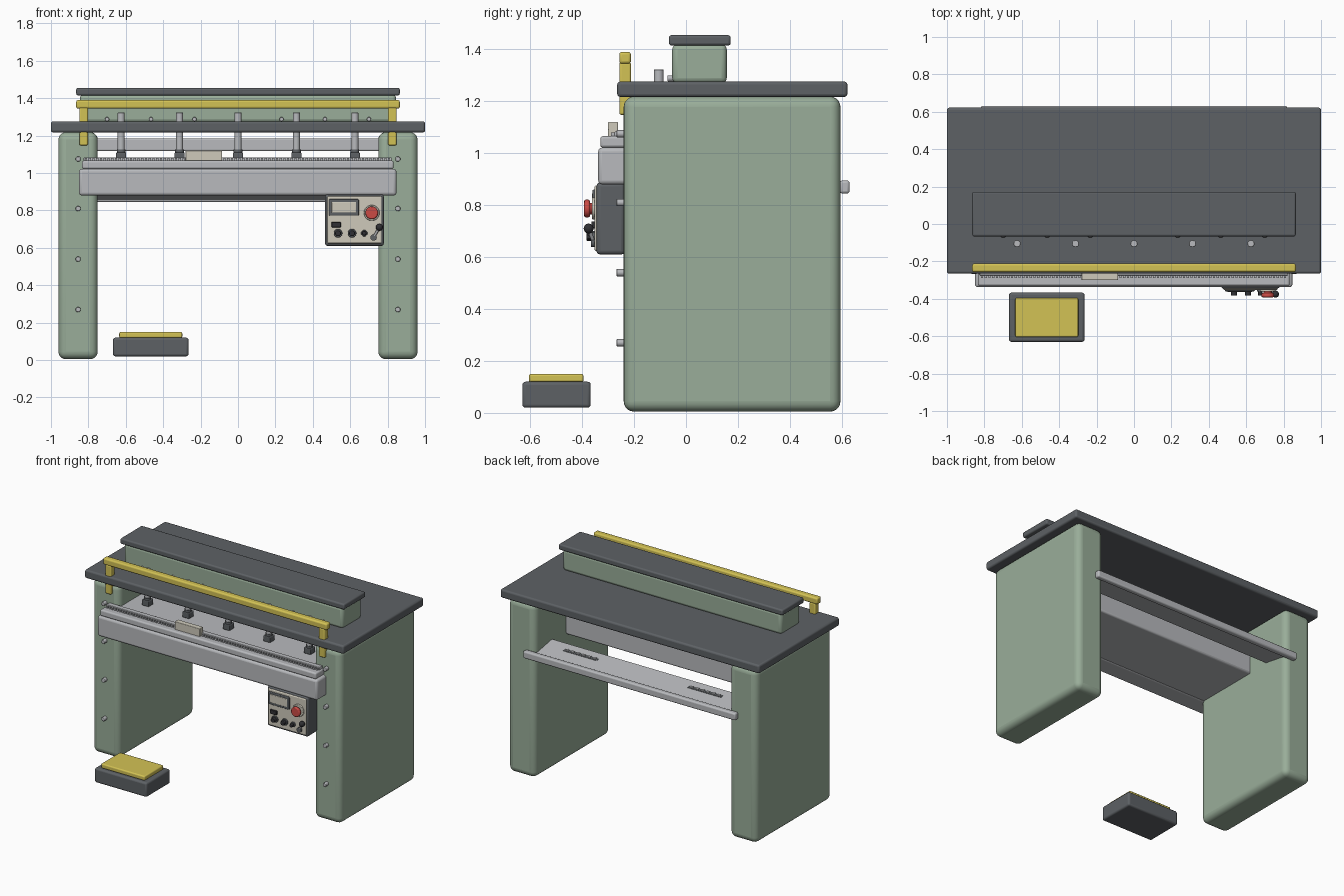
import bpy
from mathutils import Vector


def material(name, rgb):
    m = bpy.data.materials.new(name)
    m.diffuse_color = (*rgb, 1)
    return m


GREEN = material("sage_paint", (0.32, 0.42, 0.32))
DARK = material("dark_paint", (0.11, 0.12, 0.13))
YELLOW = material("safety_yellow", (0.65, 0.54, 0.09))
STEEL = material("steel", (0.48, 0.49, 0.51))
CREAM = material("cream", (0.62, 0.59, 0.50))
RED = material("red", (0.60, 0.07, 0.06))
BLACK = material("black", (0.03, 0.03, 0.035))


def finish(o, name, mat, bevel=0, segments=3):
    o.name = name
    o.data.materials.append(mat)
    bpy.ops.object.shade_smooth_by_angle()
    if bevel:
        b = o.modifiers.new("round", "BEVEL")
        b.width, b.segments = bevel, segments
        b.limit_method = "ANGLE"
    return o


def box(name, x, y, z, mat, bevel=0.006, segments=3):
    bpy.ops.mesh.primitive_cube_add(size=1)
    o = bpy.context.object
    for i, (a, b) in enumerate((x, y, z)):
        o.location[i] = (a + b) / 2
        o.scale[i] = b - a
    bpy.ops.object.transform_apply(location=False, rotation=False, scale=True)
    return finish(o, name, mat, bevel, segments)


def rod(name, a, b, r, mat, sides=20, bevel=0):
    a, b = Vector(a), Vector(b)
    bpy.ops.mesh.primitive_cylinder_add(vertices=sides, radius=r, depth=(b - a).length,
                                        location=(a + b) / 2)
    o = bpy.context.object
    o.rotation_euler = (b - a).to_track_quat("Z", "Y").to_euler()
    return finish(o, name, mat, bevel, 2)


# Legs with front bolts, and posts of the guard rail
for s, side in ((-1, "left"), (1, "right")):
    box(f"{side}_leg", sorted((s * 0.75, s * 0.96)), (-0.24, 0.595), (0.005, 1.218), GREEN, 0.04, 5)
    for i, z in enumerate((0.27, 0.54, 0.81, 1.075)):
        rod(f"{side}_leg_bolt_{i}", (s * 0.855, -0.23, z), (s * 0.855, -0.268, z), 0.014, STEEL, 12, 0.003)
    box(f"{side}_guard_post", (s * 0.825 - 0.023, s * 0.825 + 0.023), (-0.257, -0.212), (1.148, 1.35),
        YELLOW, 0.008)
box("guard_rail", (-0.865, 0.865), (-0.257, -0.212), (1.345, 1.39), YELLOW, 0.01)

# Table top and upper housing
box("table_top", (-1, 1), (-0.265, 0.622), (1.217, 1.276), DARK, 0.012)
box("upper_housing", (-0.845, 0.845), (-0.053, 0.157), (1.27, 1.42), GREEN, 0.02)
box("housing_cap", (-0.865, 0.865), (-0.066, 0.172), (1.415, 1.455), DARK, 0.01)
for i, x in enumerate((-0.7, -0.465, -0.233, 0.233, 0.465, 0.7)):
    rod(f"housing_bolt_{i}", (x, -0.04, 1.288), (x, -0.071, 1.288), 0.012, STEEL, 12, 0.003)

# Front beam, bed and presser beam between the legs
box("front_beam", (-0.85, 0.847), (-0.338, -0.2), (0.88, 1.022), STEEL, 0.015)
box("front_rail", (-0.835, 0.832), (-0.33, -0.2), (1.022, 1.066), STEEL, 0.01)
box("bed", (-0.76, 0.76), (-0.24, 0.25), (0.885, 1.07), STEEL, 0.012)
box("presser_beam", (-0.76, 0.76), (-0.02, 0.12), (1.118, 1.185), STEEL, 0.008)

# Toothed strip along the front rail
box("tooth_strip", (-0.825, 0.822), (-0.275, -0.24), (1.06, 1.084), STEEL, 0.004)
tooth = box("strip_teeth", (-0.818, -0.806), (-0.288, -0.27), (1.062, 1.08), STEEL, 0)
arr = tooth.modifiers.new("row", "ARRAY")
arr.count = 82
arr.use_relative_offset = False
arr.use_constant_offset = True
arr.constant_offset_displace = (0.02, 0, 0)
box("rail_plate", (-0.28, -0.085), (-0.3, -0.262), (1.06, 1.12), CREAM, 0.004)

# Plungers through the table top
for i in range(5):
    x = (i - 2) * 0.3125
    rod(f"plunger_{i}", (x, -0.105, 1.09), (x, -0.105, 1.323), 0.019, STEEL, 20, 0.003)
    box(f"plunger_foot_{i}", (x - 0.027, x + 0.027), (-0.132, -0.078), (1.07, 1.11), DARK, 0.005)
    rod(f"plunger_collar_{i}", (x, -0.105, 1.105), (x, -0.105, 1.125), 0.023, DARK)

# Rear shelf, gently tilted, with slotted strips and a back rail
shelf = box("rear_shelf", (-0.76, 0.76), (0.40, 0.615), (0.875, 0.893), STEEL, 0.004)
shelf.rotation_euler.x = -0.18
box("rear_rail", (-0.82, 0.82), (0.592, 0.63), (0.845, 0.895), STEEL, 0.01)
for s, side in ((-1, "left"), (1, "right")):
    strip = box(f"{side}_slot_strip", (s * 0.48 - 0.13, s * 0.48 + 0.13), (0.46, 0.485), (0.893, 0.902), DARK, 0.002)
    strip.rotation_euler.x = -0.18
    for i in range(6):
        x = s * 0.48 + (i - 2.5) * 0.042
        box(f"{side}_slot_block_{i}", (x - 0.013, x + 0.013), (0.463, 0.482), (0.895, 0.908), STEEL, 0.003)

# Control box with screen, stop button, knobs and lever
box("control_box", (0.465, 0.78), (-0.345, -0.235), (0.61, 0.887), DARK, 0.015)
box("control_panel", (0.477, 0.768), (-0.352, -0.335), (0.624, 0.876), CREAM, 0.006)
box("screen_frame", (0.486, 0.646), (-0.36, -0.345), (0.772, 0.86), DARK, 0.005)
box("screen", (0.5, 0.632), (-0.363, -0.35), (0.788, 0.846), CREAM, 0.003)
box("small_switch", (0.5, 0.55), (-0.364, -0.345), (0.71, 0.738), BLACK, 0.003)
rod("stop_collar", (0.715, -0.345, 0.787), (0.715, -0.362, 0.787), 0.042, CREAM, 28, 0.003)
rod("stop_stem", (0.715, -0.355, 0.787), (0.715, -0.375, 0.787), 0.022, RED)
rod("stop_button", (0.715, -0.37, 0.787), (0.715, -0.392, 0.787), 0.034, RED, 28, 0.006)
for i, x in enumerate((0.535, 0.61, 0.675)):
    r = 0.023 if i < 2 else 0.017
    rod(f"knob_base_{i}", (x, -0.345, 0.678), (x, -0.362, 0.678), r, DARK, 20, 0.002)
    rod(f"knob_{i}", (x, -0.36, 0.678), (x, -0.383, 0.678), r * 0.7, BLACK, 12, 0.003)
rod("lever_base", (0.725, -0.345, 0.655), (0.725, -0.365, 0.655), 0.017, DARK)
rod("lever", (0.725, -0.355, 0.655), (0.756, -0.375, 0.71), 0.007, STEEL, 12)
bpy.ops.mesh.primitive_uv_sphere_add(segments=20, ring_count=12, radius=0.019, location=(0.756, -0.375, 0.71))
finish(bpy.context.object, "lever_ball", BLACK)

# Foot pedal
box("pedal_base", (-0.668, -0.265), (-0.63, -0.367), (0.02, 0.12), DARK, 0.012)
box("pedal_pad", (-0.635, -0.298), (-0.605, -0.395), (0.118, 0.15), YELLOW, 0.008)
